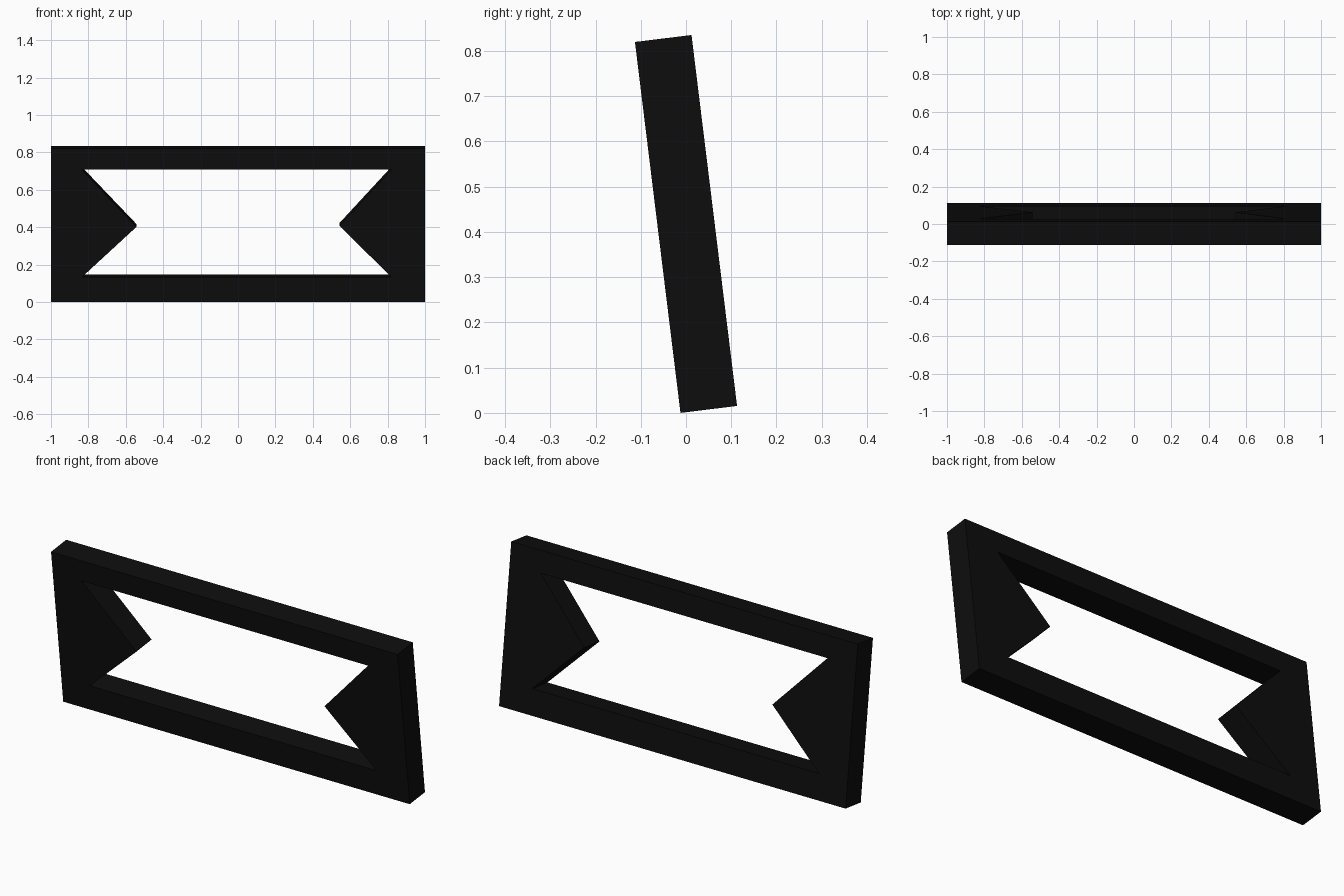
import bpy, bmesh, math

cube = bpy.data.objects.get("Cube")
if cube:
    bpy.data.objects.remove(cube, do_unlink=True)

black = bpy.data.materials.new("matte black")
black.use_nodes = True
colour = (0.004, 0.004, 0.004, 1)
black.diffuse_color = colour
black.node_tree.nodes["Principled BSDF"].inputs["Base Color"].default_value = colour

THICK = 0.126
HALF = 0.413

# Outer rectangle and inner opening, point for point; the side points form the wedges
outer = [(-1, -HALF), (1, -HALF), (1, 0), (1, HALF), (-1, HALF), (-1, 0)]
inner = [(-0.835, -0.279), (0.82, -0.279), (0.543, -0.002),
         (0.82, 0.3), (-0.835, 0.3), (-0.543, -0.008)]

# Front face as a ring of quads, extruded to the back
bm = bmesh.new()
rings = [[bm.verts.new((x, -THICK / 2, z)) for x, z in pts] for pts in (outer, inner)]
count = len(outer)
for i in range(count):
    j = (i + 1) % count
    bm.faces.new((rings[0][i], rings[0][j], rings[1][j], rings[1][i]))
extruded = bmesh.ops.extrude_face_region(bm, geom=bm.faces[:], use_keep_orig=True)
back = [g for g in extruded["geom"] if isinstance(g, bmesh.types.BMVert)]
bmesh.ops.translate(bm, verts=back, vec=(0, THICK, 0))
bmesh.ops.recalc_face_normals(bm, faces=bm.faces[:])

mesh = bpy.data.meshes.new("wedged_frame")
bm.to_mesh(mesh)
bm.free()
mesh.materials.append(black)

# Lean the frame towards the front, resting on its front lower edge
frame = bpy.data.objects.new("wedged_frame", mesh)
bpy.context.collection.objects.link(frame)
tilt = math.radians(7)
frame.rotation_euler.x = tilt
frame.location.z = HALF * math.cos(tilt) + THICK / 2 * math.sin(tilt)
